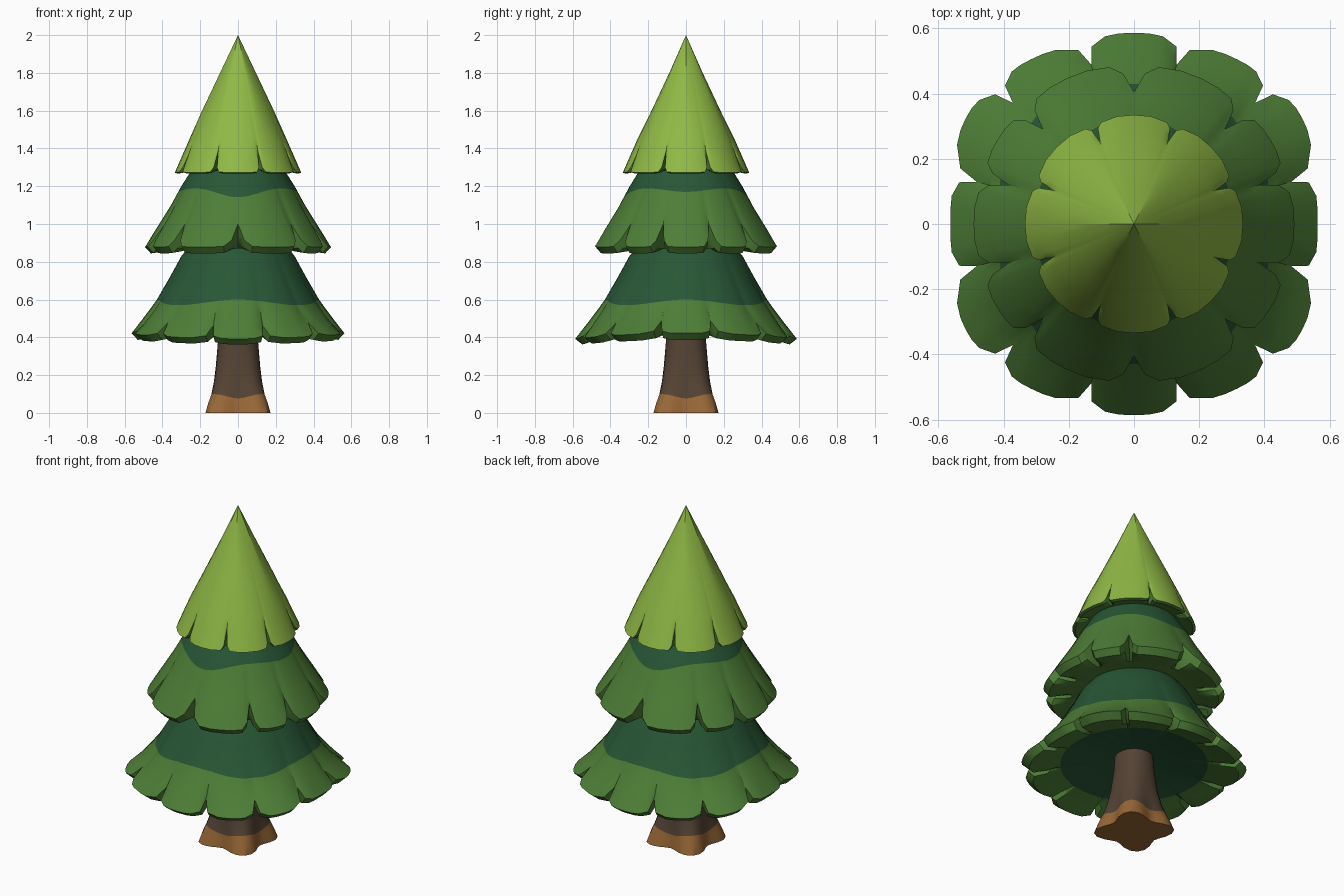
import bpy, bmesh, math

if "Cube" in bpy.data.objects:
    bpy.data.objects.remove(bpy.data.objects["Cube"])


def material(name, rgb):
    m = bpy.data.materials.new(name)
    m.diffuse_color = (*rgb, 1)
    m.use_nodes = True
    m.node_tree.nodes["Principled BSDF"].inputs["Base Color"].default_value = m.diffuse_color
    return m


LIGHT = material("light_green", (0.28, 0.485, 0.06))
MID = material("mid_green", (0.076, 0.208, 0.038))
DARK = material("dark_green", (0.021, 0.095, 0.036))
BARK = material("brown_bark", (0.09, 0.056, 0.035))
ROOT = material("orange_brown_root", (0.315, 0.137, 0.037))


def build(name, rows, row_mats, mats, angle):
    """Skin closed rings of points; each strip of faces gets its own material."""
    bm = bmesh.new()
    rings = [[bm.verts.new(p) for p in row] for row in rows]
    n = len(rings[0])
    for i, mi in enumerate(row_mats):
        a, b = rings[i], rings[i + 1]
        for j in range(n):
            k = (j + 1) % n
            bm.faces.new((a[j], b[j], b[k], a[k])).material_index = mi
    bmesh.ops.remove_doubles(bm, verts=bm.verts, dist=0.0005)
    bmesh.ops.recalc_face_normals(bm, faces=bm.faces)
    me = bpy.data.meshes.new(name)
    bm.to_mesh(me)
    bm.free()
    for m in mats:
        me.materials.append(m)
    ob = bpy.data.objects.new(name, me)
    bpy.context.collection.objects.link(ob)
    bpy.ops.object.select_all(action='DESELECT')
    ob.select_set(True)
    bpy.context.view_layer.objects.active = ob
    bpy.ops.object.shade_smooth_by_angle(angle=math.radians(angle))


def radius_at(profile, z):
    for (r0, z0), (r1, z1) in zip(profile, profile[1:]):
        if z >= z1 or (r1, z1) == profile[-1]:
            return r0 + (r1 - r0) * (z - z0) / (z1 - z0)


def hexagon(a):
    """Radius factor that turns a circle into a hexagon."""
    s = math.pi / 3
    return math.cos(s / 2) / math.cos(a % s - s / 2)


def tier(name, lobes, profile, band, rim, notch, c1, c2, f2, depth, under_rings,
         mats, upper, under_mats, sag=0, bulge=0, dip=lambda a: 0,
         warp=lambda a, u: 0, facet=0, angle=30):
    """Lobed skirt: rows above the band, then rows that follow the lobe outline."""
    # position across a lobe and how far up towards the notch the rim sits
    us = [(-1, 1), (-c2, f2), (-c1, 0.03), (-c1 / 2, 0), (0, 0),
          (c1 / 2, 0), (c1, 0.03), (c2, f2)]
    cols = []
    for i in range(lobes):
        for u, f in us:
            a = (i + u / 2) * 2 * math.pi / lobes
            cols.append((a + warp(a, abs(u)), abs(u), f))
    top = profile[0][1]
    heights = [z for r, z in profile if z > band] + [band]
    steps = 4

    def point(a, r, z):
        return (r * math.cos(a), r * math.sin(a), z)

    rows = []
    for z in heights:
        t = (top - z) / (top - band)
        row = []
        for a, u, f in cols:
            zz = z - dip(a) if z == band else z
            w = facet * (1 - t ** 2)
            r = radius_at(profile, zz) * (1 - depth * 0.35 * u ** 4 * t)
            row.append(point(a, r * (1 - w + w * hexagon(a)), zz))
        rows.append(row)
    n_upper = len(rows) - 1
    edge = []
    for k in range(1, steps + 1):
        s = k / steps
        row = []
        for a, u, f in cols:
            b = band - dip(a)
            zr = rim + (notch - rim) * f - sag * math.sin(a) ** 2
            z = b + (zr - b) * s
            r = radius_at(profile, z) * (1 - depth * u ** 4 * (0.35 + 0.65 * s))
            r *= 1 + bulge * s * s * (math.sin(2 * a) * math.cos(a)) ** 2
            row.append(point(a, r, z))
            if k == steps:
                edge.append((a, r, z))
        rows.append(row)
    # thick rim, then underside rings given as (share of the way inwards, radius, height, drop)
    for share, ri, zi, drop in under_rings:
        rows.append([point(a, r + (ri - r) * share, z + (zi - z) * share - drop)
                     for a, r, z in edge])
    build(name, rows, [upper] * n_upper + [1] * steps + under_mats, mats, angle)


# bottom skirt, twelve lobes, dark underside closing on the trunk
tier("bottom_branches", 12,
     [(0.25, 0.89), (0.30, 0.83), (0.36, 0.72), (0.435, 0.59), (0.51, 0.49), (0.60, 0.375)],
     0.60, 0.422, 0.49, 0.52, 0.86, 0.2, 0.05,
     [(0.2, 0.40, 0.42, 0.035), (0.6, 0.40, 0.42, 0.022), (1, 0.40, 0.42, 0), (1, 0.10, 0.46, 0)],
     [DARK, MID], 0, [1, 1, 1, 0], sag=0.03, bulge=0.12,
     dip=lambda a: 0.03 * math.sin(2 * a) ** 2,
     warp=lambda a, u: 0.045 * math.sin(4 * a) * (1 - u * u))

# middle skirt, ten uneven lobes, underside meeting the skirt below
tier("middle_branches", 10,
     [(0.23, 1.31), (0.30, 1.20), (0.36, 1.09), (0.43, 0.98), (0.50, 0.865)],
     1.19, 0.878, 1.0, 0.65, 0.84, 0.3, 0.03,
     [(0.2, 0.34, 0.87, 0.032), (0.6, 0.34, 0.87, 0.02), (1, 0.34, 0.87, 0), (1, 0.26, 0.875, 0)],
     [DARK, MID], 0, [1, 1, 1, 1],
     dip=lambda a: 0.048 * math.sin(a) ** 10 + 0.02 * math.cos(a) ** 10,
     warp=lambda a, u: -0.22 * math.sin(2 * a) * math.sin(a) ** 2)

# pointed crown, eight lobes
tier("top_branches", 8,
     [(0, 2.0), (0.095, 1.80), (0.19, 1.60), (0.27, 1.42), (0.34, 1.26)],
     1.44, 1.272, 1.39, 0.8, 0.92, 0.22, 0.04,
     [(0.2, 0.26, 1.285, 0.008), (1, 0.26, 1.285, 0), (1, 0.23, 1.29, 0)],
     [MID, LIGHT], 1, [0, 0, 0], facet=0.6, angle=20)

# trunk flaring into four diagonal roots
SEG = 32
rings = [(0, 0, 0), (0, 0.181, 0.037), (0.05, 0.169, 0.03), (0.10, 0.155, 0.021),
         (0.16, 0.139, 0.012), (0.24, 0.124, 0.006), (0.37, 0.109, 0.002), (0.465, 0.105, 0)]
trunk_rows = []
for z, r, amp in rings:
    row = []
    for j in range(SEG):
        a = 2 * math.pi * j / SEG
        rr = r - amp * math.cos(4 * a)
        zz = z - 0.012 * (1 + math.cos(4 * a)) if z == 0.10 else z
        row.append((rr * math.cos(a), rr * math.sin(a), zz))
    trunk_rows.append(row)
build("trunk", trunk_rows, [0, 0, 0, 1, 1, 1, 1], [ROOT, BARK], 35)
